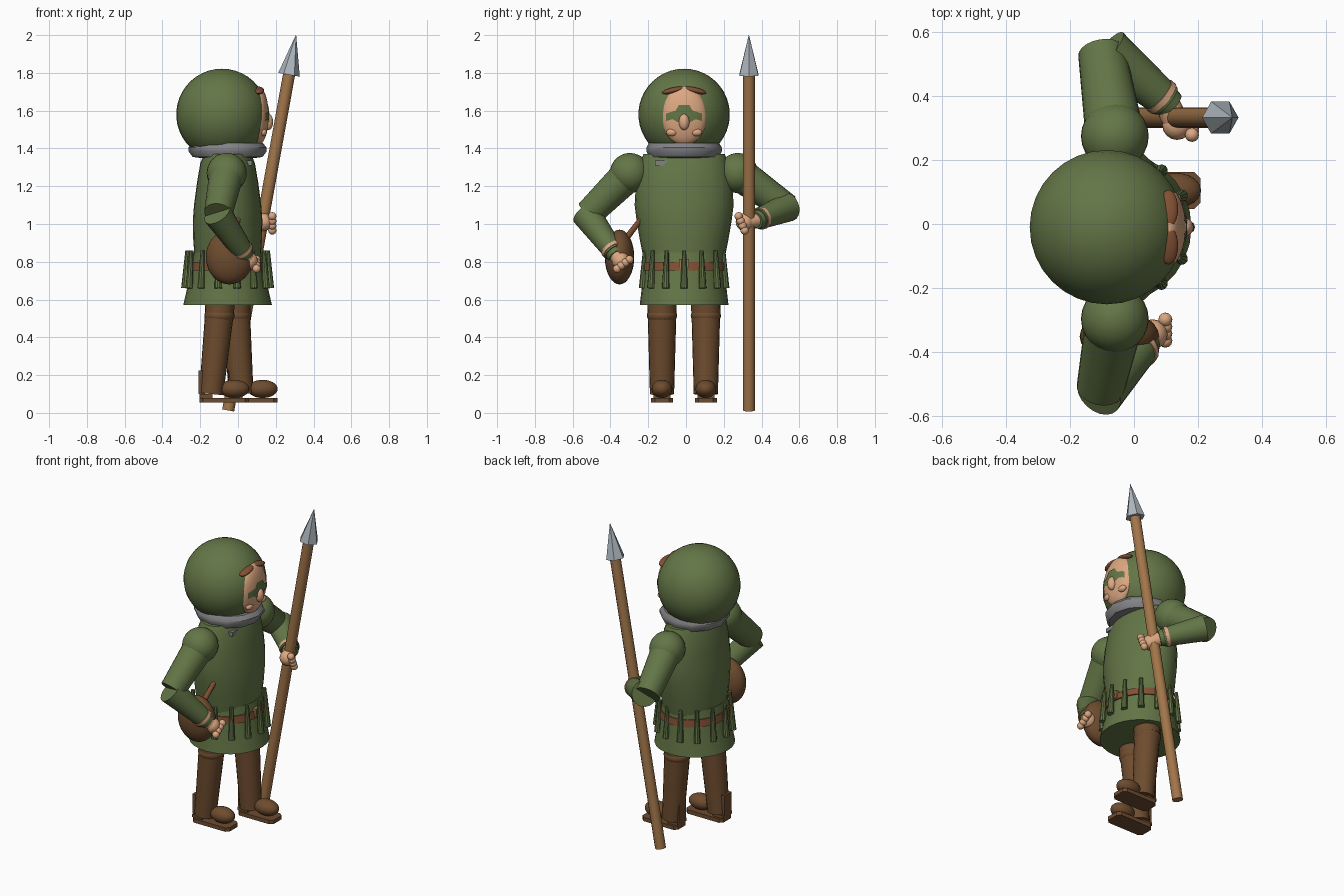
import bpy, bmesh, math
from mathutils import Vector, Matrix

if "Cube" in bpy.data.objects:
    bpy.data.objects.remove(bpy.data.objects["Cube"])


def material(name, rgb):
    m = bpy.data.materials.new(name)
    m.use_nodes = True
    m.diffuse_color = (*rgb, 1)
    m.node_tree.nodes["Principled BSDF"].inputs["Base Color"].default_value = (*rgb, 1)
    return m


GREEN = material("olive cloth", (.125, .18, .062))
BROWN = material("dark leather", (.155, .072, .028))
BELT = material("belt leather", (.22, .08, .033))
WOOD = material("spear wood", (.36, .18, .068))
SKIN = material("skin", (.72, .39, .22))
GREY = material("collar grey", (.23, .23, .24))
STEEL = material("steel", (.42, .47, .52))
CX, CY = -.055, -.01  # body axis


def finish(bm, name, mat, smooth=True):
    bmesh.ops.recalc_face_normals(bm, faces=bm.faces)
    me = bpy.data.meshes.new(name)
    bm.to_mesh(me)
    bm.free()
    ob = bpy.data.objects.new(name, me)
    bpy.context.collection.objects.link(ob)
    me.materials.append(mat)
    if smooth:
        bpy.ops.object.select_all(action='DESELECT')
        ob.select_set(True)
        bpy.context.view_layer.objects.active = ob
        bpy.ops.object.shade_smooth_by_angle(angle=math.radians(35))
    return ob


def ball(name, mat, at, size, tilt=0, segs=24):
    bm = bmesh.new()
    bmesh.ops.create_uvsphere(bm, u_segments=segs, v_segments=segs * 2 // 3, radius=1)
    size = size if isinstance(size, tuple) else (size,) * 3
    bm.transform(Matrix.Translation(at) @ Matrix.Rotation(tilt, 4, 'X') @ Matrix.Diagonal((*size, 1)))
    return finish(bm, name, mat)


def rod(name, mat, a, b, r1, r2, segs=20):
    a, b = Vector(a), Vector(b)
    bm = bmesh.new()
    bmesh.ops.create_cone(bm, cap_ends=True, segments=segs, radius1=r1, radius2=r2, depth=(b - a).length)
    turn = (b - a).to_track_quat('Z', 'Y').to_matrix().to_4x4()
    bm.transform(Matrix.Translation((a + b) / 2) @ turn)
    return finish(bm, name, mat, segs > 8)


def box(name, mat, lo, hi, bevel=0):
    lo, hi = Vector(lo), Vector(hi)
    bm = bmesh.new()
    bmesh.ops.create_cube(bm, size=1)
    bm.transform(Matrix.Translation((lo + hi) / 2) @ Matrix.Diagonal((*(hi - lo), 1)))
    if bevel:
        upright = [e for e in bm.edges if abs(e.verts[0].co.z - e.verts[1].co.z) > .001]
        bmesh.ops.bevel(bm, geom=upright, offset=bevel, segments=1, affect='EDGES')
    return finish(bm, name, mat, False)


def loft(name, mat, rings, segs=28, x=CX, y=CY):
    """Stack of elliptical rings given as (rx, ry, z), capped at both ends."""
    bm = bmesh.new()
    loops = []
    for rx, ry, z in rings:
        angles = [math.tau * i / segs for i in range(segs)]
        loops.append([bm.verts.new((x + rx * math.cos(t), y + ry * math.sin(t), z)) for t in angles])
    for lo, hi in zip(loops, loops[1:]):
        for i in range(segs):
            j = (i + 1) % segs
            bm.faces.new((lo[i], lo[j], hi[j], hi[i]))
    bm.faces.new(loops[0])
    bm.faces.new(loops[-1])
    return finish(bm, name, mat)


# Head: hood and face
ball("hood", GREEN, (-.085, CY, 1.58), .242, segs=32)
FACE, FACE_SIZE = Vector((.108, CY, 1.573)), Vector((.054, .121, .155))
ball("face", SKIN, FACE, tuple(FACE_SIZE), segs=32)
ball("nose", SKIN, (.16, CY, 1.54), (.026, .028, .043))
for s in (-1, 1):
    ball("brow", BELT, (.108, CY + s * .058, 1.707), (.03, .06, .016), -s * .22)
    ball("cheek", SKIN, (.135, CY + s * .065, 1.485), (.018, .03, .02))

# Eye patch, laid over the curve of the face
half = [(0, 1.63), (.028, 1.63), (.045, 1.6), (.096, 1.585), (.096, 1.545), (.06, 1.555), (.035, 1.54), (0, 1.54)]
bm = bmesh.new()
for s in (-1, 1):
    bm.faces.new([bm.verts.new((0, CY + s * y, z)) for y, z in half])
bmesh.ops.triangulate(bm, faces=bm.faces)
bmesh.ops.subdivide_edges(bm, edges=bm.edges, cuts=2, use_grid_fill=True)
for v in bm.verts:
    u, w = (v.co.y - FACE.y) / FACE_SIZE.y, (v.co.z - FACE.z) / FACE_SIZE.z
    v.co.x = FACE.x + FACE_SIZE.x * math.sqrt(max(0, 1 - u * u - w * w)) + .004
finish(bm, "eye_patch", GREEN)

# Collar ring and clasp
collar = [(.15, .15, 1.35), (.185, .185, 1.355), (.207, .2, 1.385), (.207, .2, 1.405), (.185, .185, 1.43), (.15, .15, 1.43)]
loft("collar", GREY, collar, segs=12)
box("collar_clasp", GREY, (.03, -.165, 1.31), (.075, -.1, 1.335))

# Tunic, skirt and belt
loft("tunic", GREEN, [(.175, .215, .82), (.182, .235, .92), (.184, .252, 1.02), (.178, .262, 1.1),
                      (.162, .255, 1.22), (.145, .235, 1.32), (.125, .215, 1.37)])
loft("skirt", GREEN, [(.235, .235, .57), (.205, .22, .7), (.18, .212, .85)])
loft("belt", BELT, [(.204, .224, .755), (.196, .22, .8)])
box("buckle", WOOD, (.13, CY - .027, .765), (.152, CY + .027, .815))
box("buckle_plate", BELT, (.15, CY - .014, .778), (.156, CY + .014, .802))

# Cartridges hung around the belt
for i in range(14):
    t = math.tau * i / 14
    d = Vector((math.cos(t), math.sin(t), 0))
    rod("cartridge", GREEN, Vector((CX, CY, .66)) + d * .226, Vector((CX, CY, .86)) + d * .213, .02, .011, 10)

# Legs and shoes: (y, hip x, ankle x, toe centre x, heel x)
for y, hip, ankle, toe, heel in ((-.127, -.098, -.142, -.02, -.205), (.105, -.012, .018, .13, -.045)):
    rod("thigh", BROWN, (hip + .005, y, .66), (hip, y, .53), .08, .077)
    rod("boot", BROWN, (ankle, y, .1), (hip, y, .53), .064, .076)
    ball("boot_cuff", BROWN, (hip, y, .515), (.08, .08, .05))
    ball("shoe", BROWN, (toe, y, .127), (.08, .055, .048))
    box("sole", BROWN, (heel, y - .058, .055), (toe + .078, y + .058, .08), .02)
    box("heel", BROWN, (heel, y - .045, .08), (heel + .07, y + .045, .1))
    box("heel_counter", BROWN, (heel - .004, y - .035, .1), (heel + .03, y + .035, .225))


# Arms: shoulder, upper sleeve, lower sleeve, cuff band, hand
def arm(side, shoulder, elbow, fore, wrist, hand):
    shoulder, elbow, fore, wrist, hand = map(Vector, (shoulder, elbow, fore, wrist, hand))
    ball(side + "_shoulder", GREEN, shoulder, .106)
    rod(side + "_upper_sleeve", GREEN, shoulder, elbow, .092, .075)
    rod(side + "_lower_sleeve", GREEN, fore, wrist, .078, .055)
    d = (wrist - fore).normalized()
    rod(side + "_cuff_band", SKIN, wrist - d * .03, wrist - d * .01, .061, .06)
    rod(side + "_wrist", GREEN, wrist, wrist + d * .025, .05, .045)
    rod(side + "_palm", SKIN, wrist, hand, .04, .04)
    ball(side + "_hand", SKIN, hand, .047, segs=16)
    across = d.cross(Vector((1, 0, 0))).normalized()
    for k in (-1.2, -.4, .4, 1.2):
        at = hand + d * .025 + across * k * .034 + Vector((.028, 0, 0))
        ball(side + "_finger", SKIN, at, .022, segs=12)


arm("right", (-.06, -.297, 1.27), (-.105, -.515, 1.055), (-.11, -.53, 1.055), (.03, -.38, .85), (.058, -.345, .805))
arm("left", (-.06, .275, 1.27), (-.1, .535, 1.085), (-.085, .54, 1.09), (.1, .385, 1.025), (.135, .31, 1.01))

# Flask at the hip with its spout
ball("flask", BROWN, (-.045, -.352, .825), (.125, .078, .145))
rod("flask_spout", BELT, (-.03, -.335, .9), (.0, -.235, 1.03), .018, .014, 12)

# Spear
foot, neck, tip = (-.052, .333, .013), (.27, .333, 1.79), (.307, .333, 2.0)
rod("spear_shaft", WOOD, foot, neck, .032, .032, 12)
rod("spear_head", STEEL, neck, tip, .058, .001, 6)
